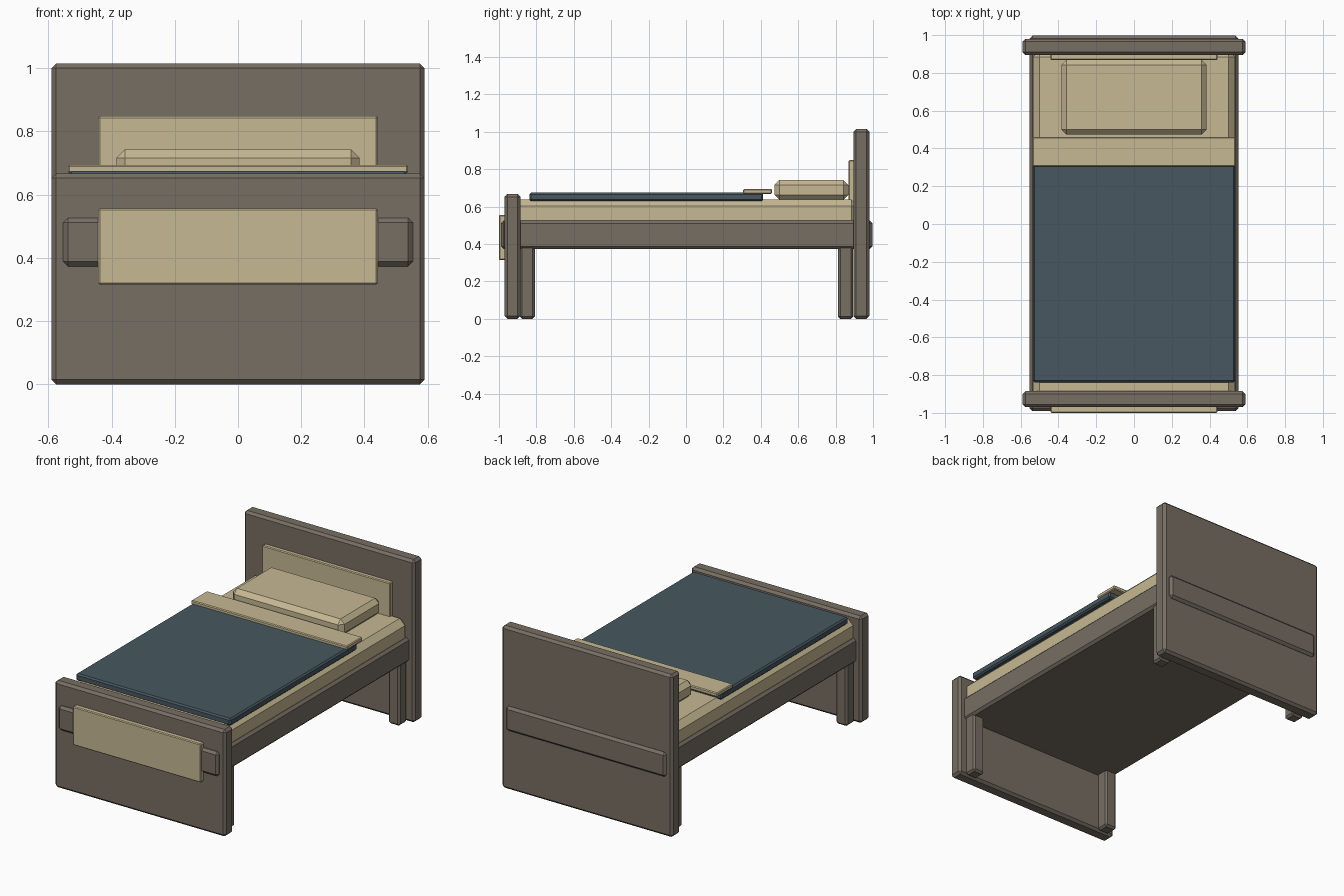
import bpy
import bmesh

if "Cube" in bpy.data.objects:
    bpy.data.objects.remove(bpy.data.objects["Cube"])


def material(name, rgb):
    m = bpy.data.materials.new(name)
    m.diffuse_color = (*rgb, 1)
    m.use_nodes = True
    m.node_tree.nodes["Principled BSDF"].inputs["Base Color"].default_value = m.diffuse_color
    return m


WOOD = material("grey brown wood", (0.185, 0.157, 0.125))
CREAM = material("cream", (0.57, 0.48, 0.295))
BLUE = material("slate blue", (0.063, 0.095, 0.115))


def box(name, x, y, z, bevel, mat):
    """Chamfered box from (min, max) ranges."""
    bm = bmesh.new()
    bmesh.ops.create_cube(bm, size=1)
    for v in bm.verts:
        v.co = [r[0] if c < 0 else r[1] for c, r in zip(v.co, (x, y, z))]
    bmesh.ops.bevel(bm, geom=bm.edges[:], offset=bevel, segments=1,
                    profile=0.5, affect='EDGES')
    me = bpy.data.meshes.new(name)
    bm.to_mesh(me)
    bm.free()
    me.materials.append(mat)
    ob = bpy.data.objects.new(name, me)
    bpy.context.collection.objects.link(ob)
    return ob


def wide(half):
    return (-half, half)


# Wooden boards and frame
box("headboard", wide(0.59), (0.895, 0.98), (0, 1.015), 0.015, WOOD)
box("footboard", wide(0.59), (-0.97, -0.885), (0, 0.667), 0.015, WOOD)
box("bed_frame", wide(0.553), (-0.99, 0.997), (0.373, 0.526), 0.015, WOOD)

# Four legs tucked inside the boards
for side, sx in (("left", -1), ("right", 1)):
    for end, y in (("front", (-0.888, -0.808)), ("back", (0.813, 0.893))):
        x = tuple(sorted((sx * 0.465, sx * 0.545)))
        box(f"{end}_{side}_leg", x, y, (0, 0.40), 0.012, WOOD)

# Cream inset panels
box("headboard_panel", wide(0.442), (0.868, 0.905), (0.61, 0.848), 0.005, CREAM)
box("footboard_panel", wide(0.442), (-1.0, -0.96), (0.315, 0.556), 0.005, CREAM)

# Bedding
box("mattress", wide(0.535), (-0.92, 0.92), (0.46, 0.638), 0.036, CREAM)
box("pillow", wide(0.385), (0.473, 0.868), (0.636, 0.743), 0.027, CREAM)
box("blanket", wide(0.535), (-0.838, 0.413), (0.63, 0.675), 0.009, BLUE)
box("blanket_fold", wide(0.538), (0.305, 0.46), (0.668, 0.694), 0.005, CREAM)
